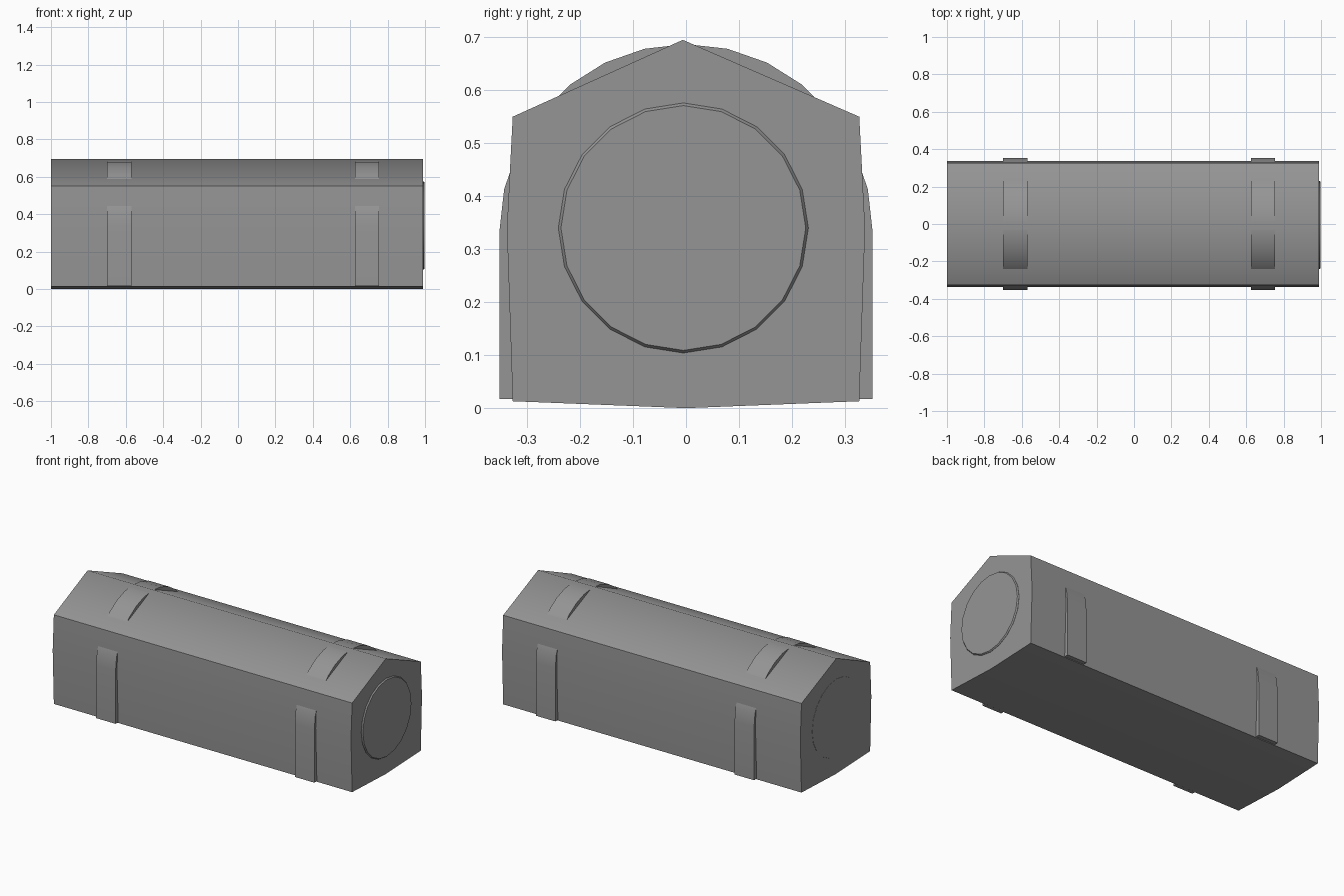
import bpy, bmesh, math

cube = bpy.data.objects.get("Cube")
if cube:
    bpy.data.objects.remove(cube, do_unlink=True)

# Single flat grey
grey = bpy.data.materials.new("mid_grey")
grey.use_nodes = True
colour = (0.3, 0.3, 0.3, 1)
grey.diffuse_color = colour
grey.node_tree.nodes["Principled BSDF"].inputs["Base Color"].default_value = colour


def loft(name, sections, smooth_angle):
    """Skin matching (x, [(y, z), ...]) sections and cap both ends."""
    bm = bmesh.new()
    rings = [[bm.verts.new((x, y, z)) for y, z in pts] for x, pts in sections]
    for a, b in zip(rings, rings[1:]):
        for i in range(len(a)):
            j = (i + 1) % len(a)
            bm.faces.new((a[i], a[j], b[j], b[i]))
    bm.faces.new(rings[0])
    bm.faces.new(rings[-1])
    bmesh.ops.recalc_face_normals(bm, faces=bm.faces)
    mesh = bpy.data.meshes.new(name)
    bm.to_mesh(mesh)
    bm.free()
    obj = bpy.data.objects.new(name, mesh)
    bpy.context.collection.objects.link(obj)
    mesh.materials.append(grey)
    bpy.ops.object.select_all(action='DESELECT')
    obj.select_set(True)
    bpy.context.view_layer.objects.active = obj
    bpy.ops.object.shade_smooth_by_angle(angle=math.radians(smooth_angle))
    return obj


def circle(radius, sides=20, y=-0.005, z=0.34):
    steps = [math.tau * i / sides for i in range(sides)]
    return [(y + radius * math.cos(a), z + radius * math.sin(a)) for a in steps]


# Long body with gabled top and slightly bowed walls and underside
body = [(0, 0), (0.327, 0.013), (0.338, 0.34), (0.327, 0.55),
        (-0.006, 0.695), (-0.327, 0.55), (-0.338, 0.34), (-0.327, 0.013)]
loft("body", [(-0.999, body), (0.99, body)], 60)

# Round end plates with a narrow tapered rim
loft("right_end_plate", [(0.98, circle(0.236)), (0.991, circle(0.236)),
                         (0.998, circle(0.231))], 30)
loft("left_end_plate", [(-1.0, circle(0.231)), (-0.98, circle(0.236))], 30)

# Arched bands: straight legs below a half circle
radius, centre, steps = 0.352, 0.335, 14
arch = [(radius * math.cos(math.pi * i / steps),
         centre + radius * math.sin(math.pi * i / steps)) for i in range(steps + 1)]
arch = [(-radius, 0.017), (radius, 0.017)] + arch
for name, x in (("left_band", -0.70), ("right_band", 0.625)):
    loft(name, [(x, arch), (x + 0.13, arch)], 30)
